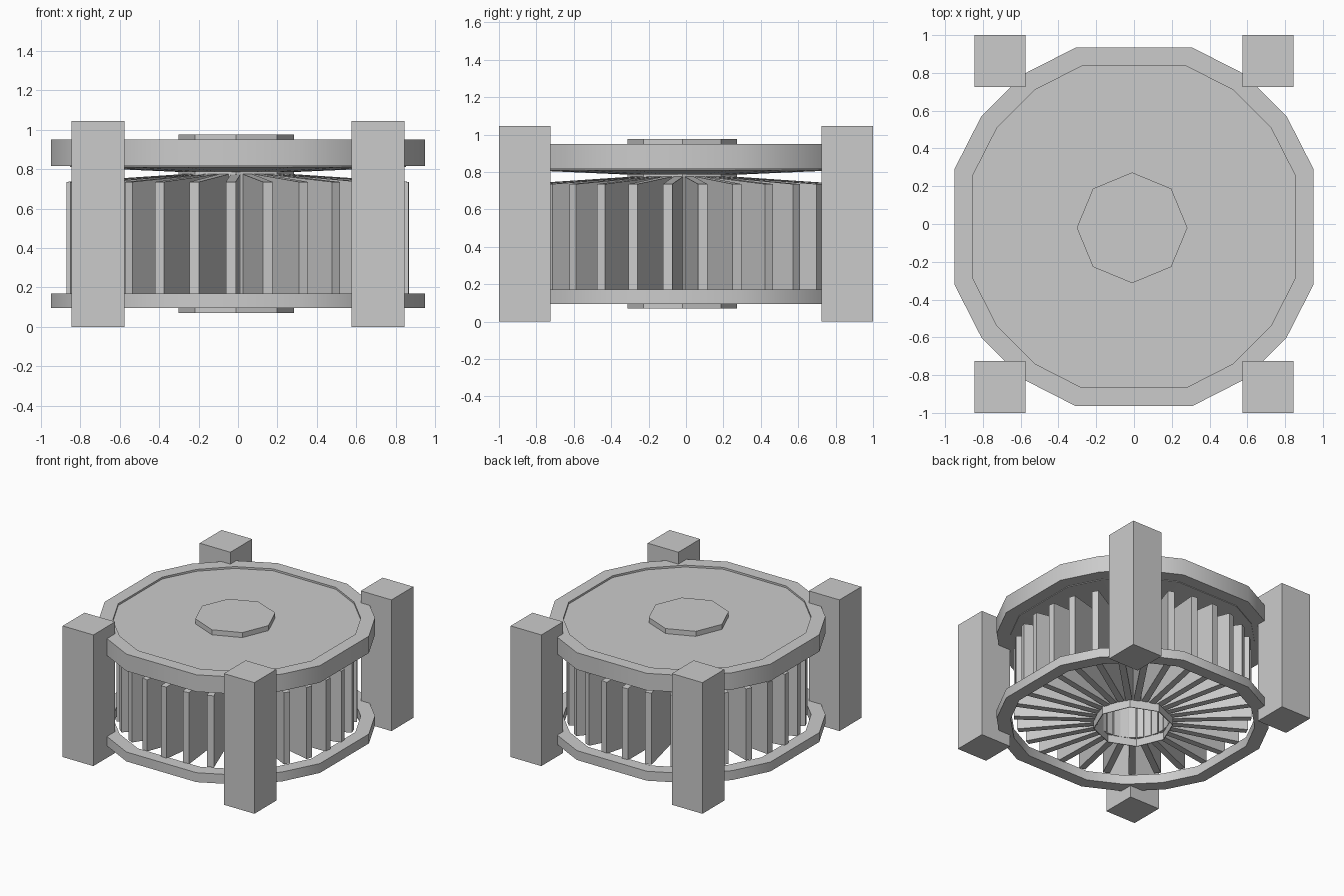
import bpy
from math import cos, sin, radians, pi

if "Cube" in bpy.data.objects:
    bpy.data.objects.remove(bpy.data.objects["Cube"])

CY = -0.015  # wheel centre in y


def add_mesh(name, verts, faces):
    me = bpy.data.meshes.new(name)
    me.from_pydata(verts, [], faces)
    me.update()
    ob = bpy.data.objects.new(name, me)
    bpy.context.collection.objects.link(ob)
    return ob


def wheel_outline(r):
    # 20-sided circle with the four axis corners cut flat
    return [(r * cos(radians(a)), r * sin(radians(a)) + CY)
            for a in range(0, 360, 18) if a % 90]


def octagon(r):
    return [(r * cos(i * pi / 4) - 0.01, r * sin(i * pi / 4) + CY - 0.005) for i in range(8)]


def tube(name, loops, cap_start=False, cap_end=False, closed=False):
    # Bridge a list of (outline, z) loops, given so that normals face outward
    n = len(loops[0][0])
    verts = [(x, y, z) for pts, z in loops for x, y in pts]
    m = len(loops)
    faces = []
    for k in range(m if closed else m - 1):
        a, b = k * n, ((k + 1) % m) * n
        faces += [(a + i, a + (i + 1) % n, b + (i + 1) % n, b + i) for i in range(n)]
    if cap_start:
        faces.append(tuple(reversed(range(n))))
    if cap_end:
        faces.append(tuple(range((m - 1) * n, m * n)))
    return add_mesh(name, verts, faces)


def ring(name, z0, z1):
    o, i = wheel_outline(0.998), wheel_outline(0.895)
    ob = tube(name, [(o, z0), (o, z1), (i, z1), (i, z0)], closed=True)
    bpy.ops.object.select_all(action='DESELECT')
    bpy.context.view_layer.objects.active = ob
    ob.select_set(True)
    bpy.ops.object.shade_smooth_by_angle(angle=radians(32))
    return ob


BOX = [(0, 3, 2, 1), (4, 5, 6, 7), (0, 1, 5, 4), (1, 2, 6, 5), (2, 3, 7, 6), (3, 0, 4, 7)]


def box(name, x0, x1, y0, y1, z0, z1):
    v = [(x, y, z) for z in (z0, z1) for x, y in ((x0, y0), (x1, y0), (x1, y1), (x0, y1))]
    return add_mesh(name, v, BOX)


# Corner posts
for sx, sy, label in ((-1, -1, "front_left"), (1, -1, "front_right"),
                      (-1, 1, "back_left"), (1, 1, "back_right")):
    xs = sorted((sx * 0.71 - 0.135, sx * 0.71 + 0.135))
    ys = sorted((sy * 0.725, sy * 1.0))
    box("post_" + label, *xs, *ys, 0, 1.045)

# Upper and lower rims
ring("upper_rim", 0.815, 0.95)
ring("lower_rim", 0.095, 0.17)

# Cover plate, slightly sunk in the upper rim and dished underneath
tube("cover_plate", [(wheel_outline(0.3), 0.785), (wheel_outline(0.895), 0.81),
                     (wheel_outline(0.895), 0.935)], cap_start=True, cap_end=True)

# Thin-walled hub, closed on top and open below
tube("hub", [(octagon(0.287), 0.77), (octagon(0.287), 0.07), (octagon(0.293), 0.07),
             (octagon(0.293), 0.975)], cap_start=True, cap_end=True)

# Small axle pin inside the hub
box("axle_pin", -0.095, 0.05, -0.13, 0.015, 0.55, 0.585)

# Radial blades with sloping top and bottom edges
verts, faces = [], []
R0, R1, W = 0.27, 0.87, 0.025
COUNT = 29
for k in range(COUNT):
    a = radians(-5.5 + 360 / COUNT * k)
    c, s = cos(a), sin(a)
    base = len(verts)
    for zi, zo in ((0.13, 0.165), (0.775, 0.735)):
        for r, t, z in ((R0, -W, zi), (R1, -W, zo), (R1, W, zo), (R0, W, zi)):
            verts.append((r * c - t * s, r * s + t * c + CY, z))
    faces += [tuple(base + i for i in f) for f in BOX]
add_mesh("blades", verts, faces)
